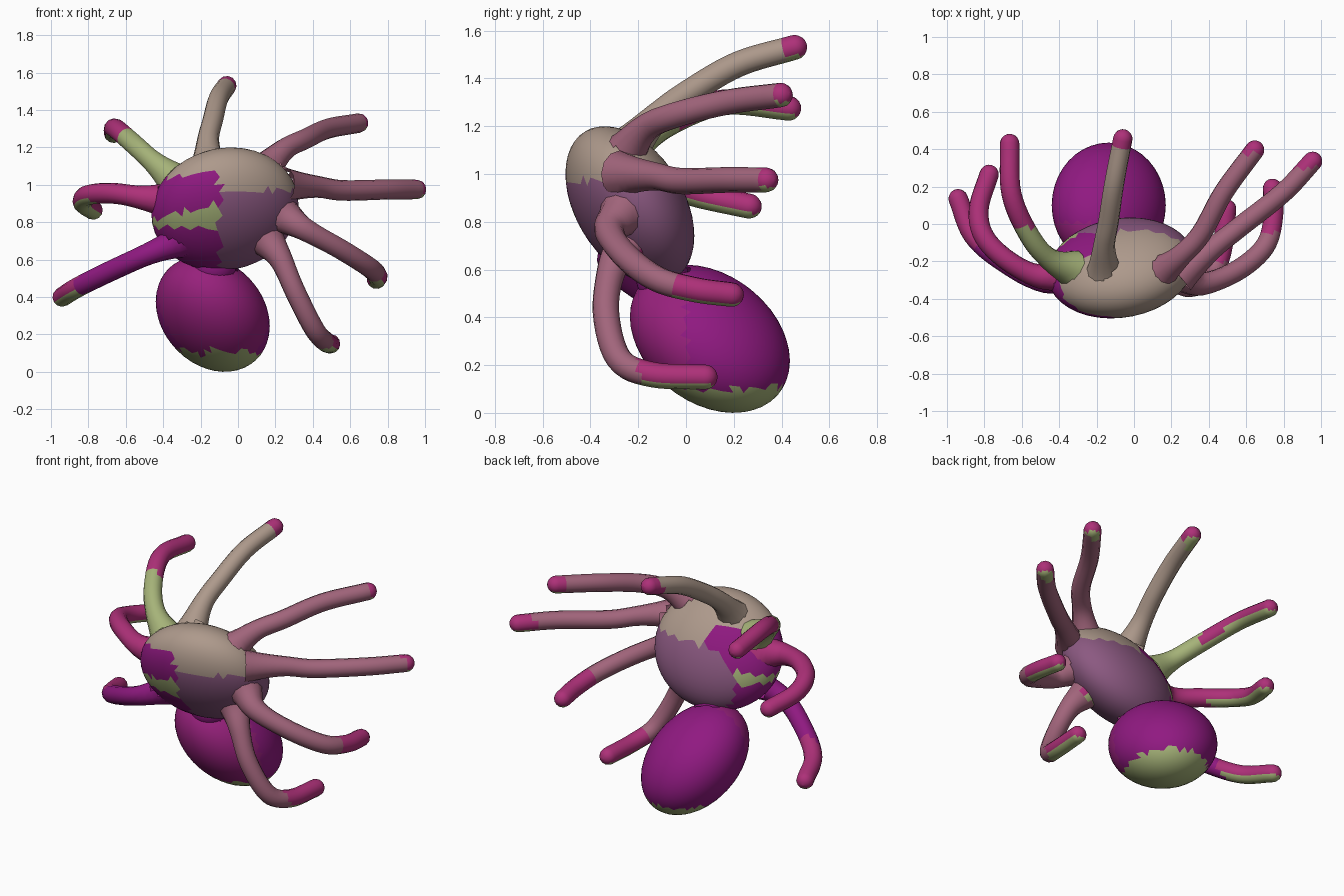
import bpy, bmesh, math
from mathutils import Vector, Matrix

if "Cube" in bpy.data.objects:
    bpy.data.objects.remove(bpy.data.objects["Cube"])


def mat(name, rgb):
    m = bpy.data.materials.new(name)
    m.diffuse_color = (*rgb, 1)
    m.use_nodes = True
    m.node_tree.nodes["Principled BSDF"].inputs["Base Color"].default_value = m.diffuse_color
    return m


TAN = mat("tan", (.42, .32, .26))
ROSE = mat("rose", (.36, .13, .20))
DUSK = mat("dusk", (.26, .10, .22))
PURPLE = mat("purple", (.28, .01, .22))
PLUM = mat("plum", (.31, .015, .2))
PINK = mat("pink", (.42, .03, .19))
GREEN = mat("green", (.38, .45, .19))
PALETTE = [TAN, ROSE, DUSK, PURPLE, PLUM, PINK, GREEN]
SOLIDS = {}


def finish(obj, zone):
    """Smooth the mesh and pick a material for each face from its position."""
    for m in PALETTE:
        obj.data.materials.append(m)
    for p in obj.data.polygons:
        p.use_smooth = True
        p.material_index = PALETTE.index(zone(p.center, p.normal))


def ellipsoid(name, centre, size, shear, zone):
    """Tilted ellipsoid: half extents plus xy, xz, yz lean terms."""
    (sx, sy, sz), (xy, xz, yz) = size, shear
    a = sx
    b, c = xy / a, xz / a
    d = math.sqrt(sy * sy - b * b)
    e = (yz - b * c) / d
    f = math.sqrt(sz * sz - c * c - e * e)
    m = Matrix(((a, 0, 0, 0), (b, d, 0, 0), (c, e, f, 0), (0, 0, 0, 1)))
    m = Matrix.Translation(centre) @ m
    bm = bmesh.new()
    bmesh.ops.create_icosphere(bm, subdivisions=4, radius=1, matrix=m)
    me = bpy.data.meshes.new(name)
    bm.to_mesh(me)
    bm.free()
    obj = bpy.data.objects.new(name, me)
    bpy.context.collection.objects.link(obj)
    finish(obj, zone)
    SOLIDS[name] = m.inverted()


def smooth_path(pts, steps=6):
    """Catmull-Rom curve through the points."""
    p = [Vector(q) for q in pts]
    p = [2 * p[0] - p[1]] + p + [2 * p[-1] - p[-2]]
    out = []
    for i in range(1, len(p) - 2):
        a, b, c, d = p[i - 1:i + 3]
        for k in range(steps):
            t = k / steps
            out.append(.5 * (2 * b + (c - a) * t + (2 * a - 5 * b + 4 * c - d) * t * t
                             + (3 * b - a - 3 * c + d) * t ** 3))
    return out + [p[-2]]


def leg(name, pts, zone, r=.058, flare=.04):
    path = smooth_path(pts)
    n = len(path) - 1
    ring = [(q, r - .006 * i / n + flare * max(0, 1 - 3 * i / n) ** 2)
            for i, q in enumerate(path)]
    # rounded tip
    end, tip_r = ring[-1]
    way = (path[-1] - path[-2]).normalized()
    for k in range(1, 6):
        ang = math.radians(17 * k)
        ring.append((end + way * tip_r * math.sin(ang), tip_r * math.cos(ang)))
    cu = bpy.data.curves.new(name, 'CURVE')
    cu.dimensions = '3D'
    cu.bevel_depth = 1
    cu.bevel_resolution = 4
    cu.use_fill_caps = True
    sp = cu.splines.new('POLY')
    sp.points.add(len(ring) - 1)
    for pt, (q, rad) in zip(sp.points, ring):
        pt.co = (*q, 1)
        pt.radius = rad
    obj = bpy.data.objects.new(name, cu)
    bpy.context.collection.objects.link(obj)
    bpy.ops.object.select_all(action='DESELECT')
    obj.select_set(True)
    bpy.context.view_layer.objects.active = obj
    bpy.ops.object.convert(target='MESH')
    finish(bpy.context.object, zone)


# colour zones
def body_zone(c, n):
    if c.x < -.1 and c.z < 1.07 + .2 * (c.x + .2) and c.y < -.05:
        if .77 < c.z < .9 + .25 * (c.x + .12):
            return GREEN
        return PURPLE
    return TAN if c.z > .97 else DUSK


def abdomen_zone(c, n):
    wave = .012 * math.sin(40 * c.x) + .01 * math.sin(70 * c.y)
    if c.z < .11 + wave:
        return GREEN
    return PLUM if c.y < .0 else PURPLE


def leg_zone(base, tip, split):
    def zone(c, n):
        if c.y > split:
            return GREEN if n.z < -.6 else tip
        return base
    return zone


# body, waist and abdomen
ellipsoid("body", (-.07, -.235, .87), (.393, .27, .33), (.014, .011, -.035), body_zone)
ellipsoid("waist", (-.13, -.1, .57), (.12, .11, .12), (0, 0, 0), lambda c, n: PURPLE)
ellipsoid("abdomen", (-.135, .1, .31), (.305, .335, .31), (0, -.02, -.031), abdomen_zone)

# legs, clockwise from the top one as seen from the front
leg("top_leg", [(-.16, -.25, 1.1), (-.16, -.12, 1.24), (-.135, .02, 1.345),
                (-.105, .22, 1.46), (-.06, .455, 1.53)], leg_zone(TAN, PINK, .4))
leg("upper_right_leg", [(.14, -.26, 1.08), (.25, -.17, 1.19), (.36, -.05, 1.245),
                        (.48, .17, 1.3), (.645, .395, 1.33)], leg_zone(ROSE, PINK, .37))
leg("middle_right_leg", [(.24, -.28, 1.0), (.42, -.13, .99), (.56, -.02, .97),
                         (.8, .17, .975), (.955, .335, .975)], leg_zone(ROSE, PINK, .3))
leg("lower_right_leg", [(.25, -.27, .83), (.36, -.32, .76), (.55, -.25, .655),
                        (.7, -.12, .56), (.745, .04, .515), (.74, .19, .495)],
    leg_zone(ROSE, PINK, -.05))
leg("bottom_right_leg", [(.16, -.25, .7), (.23, -.31, .6), (.31, -.335, .42),
                         (.41, -.28, .225), (.47, -.14, .16), (.495, .08, .15)],
    leg_zone(ROSE, PINK, -.2))
leg("lower_left_leg", [(-.28, -.26, .71), (-.48, -.31, .63), (-.7, -.2, .53),
                       (-.86, -.06, .45), (-.94, .135, .4)], leg_zone(PURPLE, PINK, -.12))
leg("middle_left_leg", [(-.33, -.25, .91), (-.5, -.28, .93), (-.67, -.2, .955),
                        (-.8, -.07, .945), (-.83, .08, .905), (-.775, .265, .865)],
    leg_zone(PINK, PINK, -.15), flare=.06)
leg("upper_left_leg", [(-.31, -.25, 1.0), (-.45, -.19, 1.12), (-.56, -.06, 1.22),
                       (-.655, .16, 1.3), (-.665, .43, 1.275)],
    leg_zone(GREEN, PINK, -.02), flare=.06)

# trim the hidden ends buried inside body, waist or abdomen
for obj in bpy.context.collection.objects:
    depth = .8 if obj.name in SOLIDS else .93
    bm = bmesh.new()
    bm.from_mesh(obj.data)
    buried = [v for v in bm.verts if any(
        (inv @ v.co).length < depth for name, inv in SOLIDS.items() if name != obj.name)]
    bmesh.ops.delete(bm, geom=buried, context='VERTS')
    bm.to_mesh(obj.data)
    bm.free()
